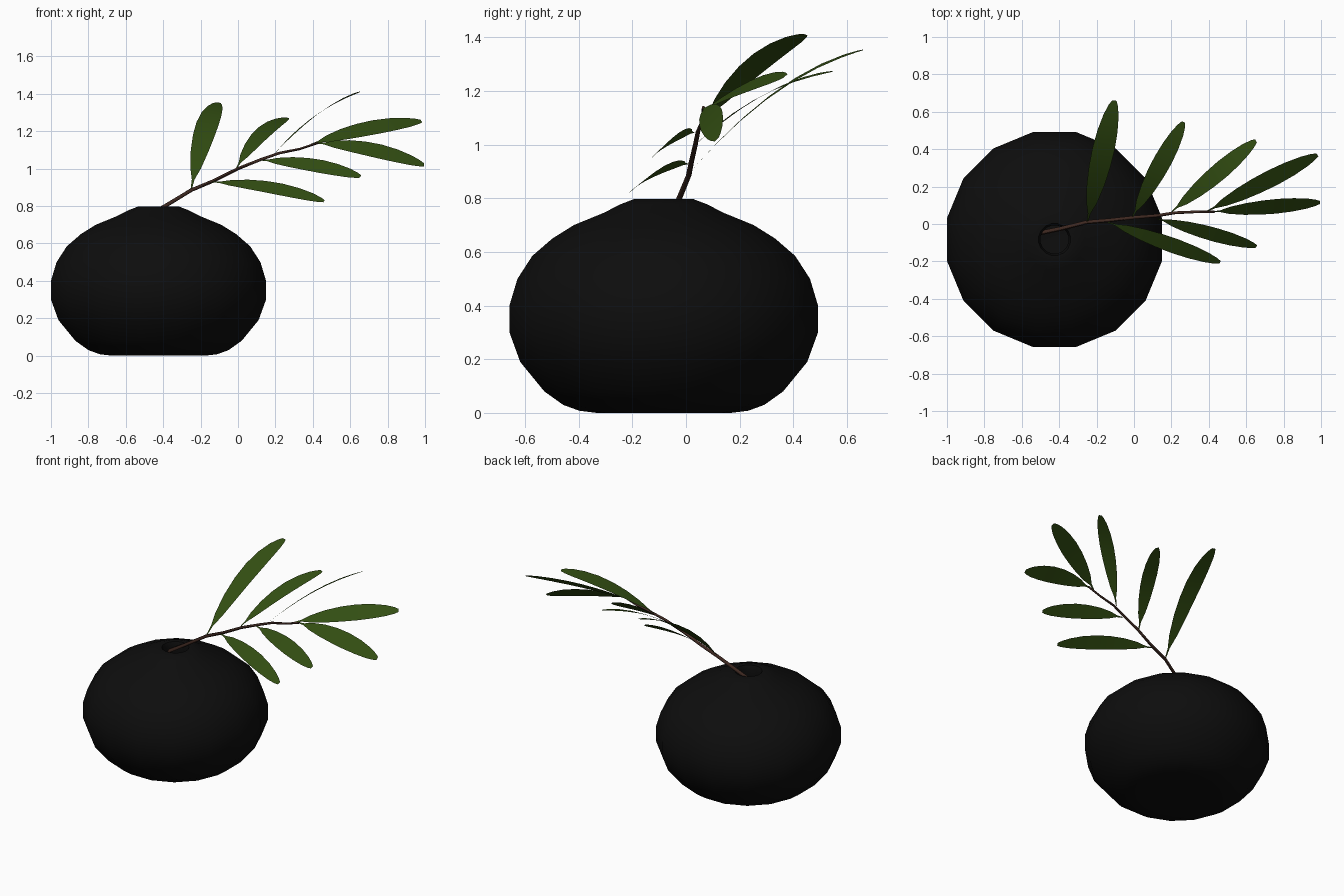
import bpy, bmesh, math
from mathutils import Vector, Matrix

cube = bpy.data.objects.get("Cube")
if cube:
    bpy.data.objects.remove(cube, do_unlink=True)


def material(name, color, roughness):
    m = bpy.data.materials.new(name)
    m.use_nodes = True
    m.diffuse_color = (*color, 1)
    node = m.node_tree.nodes["Principled BSDF"]
    node.inputs["Base Color"].default_value = (*color, 1)
    node.inputs["Roughness"].default_value = roughness
    return m


black = material("black ceramic", (0.004, 0.004, 0.004), 0.6)
green = material("leaf green", (0.032, 0.075, 0.006), 0.7)
brown = material("bark brown", (0.05, 0.022, 0.015), 0.8)


def add_object(name, bm, mat):
    mesh = bpy.data.meshes.new(name)
    bm.to_mesh(mesh)
    bm.free()
    mesh.materials.append(mat)
    ob = bpy.data.objects.new(name, mesh)
    bpy.context.collection.objects.link(ob)
    return ob


def select(ob):
    bpy.ops.object.select_all(action='DESELECT')
    ob.select_set(True)
    bpy.context.view_layer.objects.active = ob


# Vase: half-widths and heights, from the base up over the lip into the neck
SIDES = 16
half_step = math.pi / SIDES
profile = [(0, 0), (0.25, 0), (0.315, 0.008), (0.375, 0.03), (0.445, 0.08),
           (0.535, 0.19), (0.575, 0.30), (0.575, 0.40), (0.545, 0.50),
           (0.49, 0.585), (0.415, 0.65), (0.335, 0.70), (0.225, 0.745),
           (0.16, 0.778), (0.11, 0.797), (0.085, 0.795), (0.075, 0.77),
           (0.085, 0.70), (0, 0.69)]
bm = bmesh.new()
verts = [bm.verts.new((r / math.cos(half_step), 0, z)) for r, z in profile]
edges = [bm.edges.new(pair) for pair in zip(verts, verts[1:])]
bmesh.ops.spin(bm, geom=verts + edges, cent=(0, 0, 0), axis=(0, 0, 1),
               angle=math.tau, steps=SIDES, use_duplicate=False)
bmesh.ops.remove_doubles(bm, verts=bm.verts, dist=0.0005)
bmesh.ops.recalc_face_normals(bm, faces=bm.faces)
bmesh.ops.rotate(bm, verts=bm.verts, matrix=Matrix.Rotation(half_step, 3, 'Z'))
vase = add_object("vase", bm, black)
vase.location = (-0.425, -0.083, 0)
select(vase)
bpy.ops.object.shade_smooth_by_angle(angle=math.radians(50))

# Stem: a thin tapering tube
path = [(-0.51, -0.05, 0.73), (-0.39, -0.025, 0.80), (-0.25, 0.01, 0.885),
        (-0.13, 0.02, 0.935), (0, 0.035, 1.0), (0.125, 0.045, 1.05),
        (0.22, 0.06, 1.083), (0.33, 0.065, 1.105), (0.43, 0.065, 1.138)]
curve = bpy.data.curves.new("stem", 'CURVE')
curve.dimensions = '3D'
curve.bevel_depth = 0.012
curve.bevel_resolution = 1
curve.use_fill_caps = True
spline = curve.splines.new('POLY')
spline.points.add(len(path) - 1)
for i, (point, co) in enumerate(zip(spline.points, path)):
    point.co = (*co, 1)
    point.radius = 1 - 0.06 * i
curve.materials.append(brown)
stem = bpy.data.objects.new("stem", curve)
bpy.context.collection.objects.link(stem)
select(stem)
bpy.ops.object.convert(target='MESH')
bpy.ops.object.shade_smooth_by_angle(angle=math.radians(60))

# Leaf outline: position along the leaf and share of the full width
outline = [(0, 0.06), (0.07, 0.12), (0.16, 0.48), (0.3, 0.78), (0.45, 0.95),
           (0.6, 1), (0.75, 0.9), (0.88, 0.68), (0.96, 0.42), (1, 0.2)]


def leaf(name, base, tip, width, arch, roll):
    """Thin arched blade; roll in degrees tips its right edge up or down."""
    base, tip = Vector(base), Vector(tip)
    along = (tip - base).normalized()
    side = along.cross(Vector((0, 0, 1))).normalized()
    side = Matrix.Rotation(math.radians(-roll), 3, along) @ side
    if (side.z > 0) != (roll > 0):
        side = Matrix.Rotation(math.radians(2 * roll), 3, along) @ side
    bm = bmesh.new()
    rows = []
    for t, w in outline:
        mid = base.lerp(tip, t) + Vector((0, 0, 4 * arch * t * (1 - t)))
        rows.append([bm.verts.new(mid + side * (s * w * width / 2)) for s in (-1, 1)])
    for a, b in zip(rows, rows[1:]):
        bm.faces.new((a[0], a[1], b[1], b[0]))
    bmesh.ops.recalc_face_normals(bm, faces=bm.faces)
    if sum(f.normal.z for f in bm.faces) < 0:
        bmesh.ops.reverse_faces(bm, faces=bm.faces)
    ob = add_object(name, bm, green)
    select(ob)
    bpy.ops.object.shade_smooth_by_angle(angle=math.radians(40))


leaf("back_leaf_low", (-0.25, 0.01, 0.89), (-0.105, 0.66, 1.353), 0.12, 0.075, -10)
leaf("back_leaf_middle", (-0.01, 0.035, 1.0), (0.265, 0.545, 1.272), 0.1, 0.05, -13)
leaf("back_leaf_high", (0.2, 0.065, 1.085), (0.652, 0.445, 1.41), 0.1, 0.045, 21)
leaf("back_leaf_end", (0.39, 0.068, 1.13), (0.98, 0.37, 1.255), 0.115, 0.02, -37)
leaf("end_leaf", (0.42, 0.065, 1.136), (0.995, 0.115, 1.02), 0.11, 0.025, -45)
leaf("front_leaf_high", (0.12, 0.03, 1.045), (0.655, -0.12, 0.958), 0.1, 0.02, -42)
leaf("front_leaf_low", (-0.14, 0.01, 0.928), (0.46, -0.205, 0.826), 0.1, 0.025, -36)
